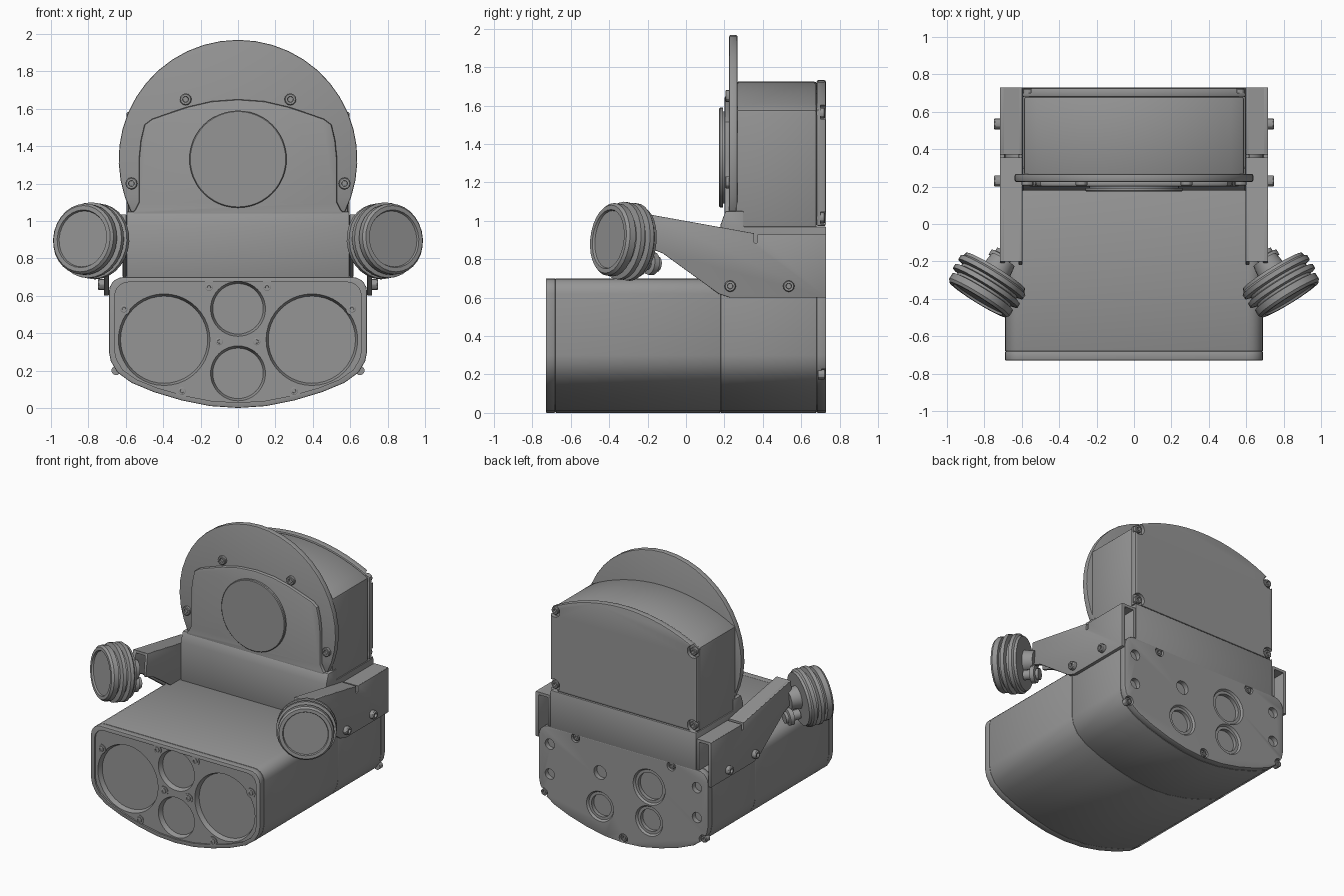
import bpy, bmesh, math
from mathutils import Vector

if "Cube" in bpy.data.objects:
    bpy.data.objects.remove(bpy.data.objects["Cube"], do_unlink=True)

GREY = (0.3, 0.3, 0.3, 1)
mat = bpy.data.materials.new("mid_grey")
mat.use_nodes = True
mat.diffuse_color = GREY
mat.node_tree.nodes["Principled BSDF"].inputs["Base Color"].default_value = GREY
parts = []


def finish(name, bm, part=True):
    bmesh.ops.recalc_face_normals(bm, faces=bm.faces)
    me = bpy.data.meshes.new(name)
    bm.to_mesh(me)
    bm.free()
    me.materials.append(mat)
    o = bpy.data.objects.new(name, me)
    bpy.context.collection.objects.link(o)
    if part:
        parts.append(o)
    else:
        o.hide_render = True
    return o


def apply_mod(o, mod):
    bpy.context.view_layer.objects.active = o
    bpy.ops.object.modifier_apply(modifier=mod.name)


def prism(name, pts, axis, a, b, bevel=0.006, part=True):
    """Extrude an (x, z) outline along y, or a (y, z) outline along x."""
    bm = bmesh.new()
    place = (lambda p, d: (p[0], d, p[1])) if axis == "y" else (lambda p, d: (d, p[0], p[1]))
    lo = [bm.verts.new(place(p, a)) for p in pts]
    hi = [bm.verts.new(place(p, b)) for p in pts]
    n = len(pts)
    bm.faces.new(lo)
    bm.faces.new(hi)
    for i in range(n):
        j = (i + 1) % n
        bm.faces.new((lo[i], lo[j], hi[j], hi[i]))
    o = finish(name, bm, part)
    if bevel:
        m = o.modifiers.new("edge", "BEVEL")
        m.width, m.segments, m.angle_limit = bevel, 2, math.radians(40)
        apply_mod(o, m)
    return o


def lathe(name, profile, origin, direction, sides=24, part=True):
    """Revolve (radius, distance) pairs about a direction."""
    bm = bmesh.new()
    q = Vector(direction).to_track_quat("Z", "Y")
    origin = Vector(origin)
    rings = []
    for r, t in profile:
        count = sides if r else 1
        rings.append([bm.verts.new(origin + q @ Vector((
            r * math.cos(math.tau * i / sides), r * math.sin(math.tau * i / sides), t)))
            for i in range(count)])
    for p, s in zip(rings, rings[1:]):
        for i in range(sides):
            j = (i + 1) % sides
            if len(p) == 1:
                bm.faces.new((p[0], s[i], s[j]))
            elif len(s) == 1:
                bm.faces.new((p[i], p[j], s[0]))
            else:
                bm.faces.new((p[i], p[j], s[j], s[i]))
    return finish(name, bm, part)


def cut(target, cutter):
    m = target.modifiers.new("cut", "BOOLEAN")
    m.operation, m.solver, m.object = "DIFFERENCE", "EXACT", cutter
    apply_mod(target, m)
    bpy.data.objects.remove(cutter, do_unlink=True)


def hole(target, pos, direction, profile, sides=40):
    """Sink a stepped round hole; distances run inward from the surface."""
    profile = [(0, -0.03), (profile[0][0], -0.03)] + profile + [(0, profile[-1][1])]
    cut(target, lathe("cutter", profile, pos, direction, sides, part=False))


def screw(name, pos, direction, r=0.026, h=0.02):
    lathe(name, [(0, -0.02), (r, -0.02), (r, h * 0.8), (r * 0.85, h), (r * 0.5, h),
                 (r * 0.45, h * 0.4), (0, h * 0.4)], pos, direction, 12)


def mirrored(half):
    return half + [(-x, z) for x, z in reversed(half) if x]


def arc(cx, cz, r, a0, a1, n):
    return [(cx + r * math.cos(math.radians(a0 + (a1 - a0) * i / n)),
             cz + r * math.sin(math.radians(a0 + (a1 - a0) * i / n))) for i in range(n + 1)]


BACK, FRONT = (0, 1, 0), (0, -1, 0)

# Lower body: one outline in four slices along y
outline = mirrored(arc(0.61, 0.62, 0.08, 90, 0, 5) + [
    (0.69, 0.3), (0.68, 0.25), (0.645, 0.19), (0.57, 0.135), (0.45, 0.085),
    (0.3, 0.04), (0.15, 0.01), (0, 0)])
bezel = prism("front_bezel", outline, "y", -0.73, -0.68)
prism("body_shell", outline, "y", -0.68, 0.18, 0.004)
prism("rear_body", outline, "y", 0.18, 0.68, 0.004)
rear = prism("rear_plate", outline, "y", 0.68, 0.73)

# Recessed front face with four lens wells
inset = [(x * 0.955, 0.36 + (z - 0.36) * 0.92) for x, z in outline]
cut(bezel, prism("cutter", inset, "y", -0.8, -0.718, 0, False))
wells = [(0.395, 0.365, 0.245), (-0.395, 0.365, 0.245), (0, 0.53, 0.147), (0, 0.185, 0.147)]
for x, z, r in wells:
    hole(bezel, (x, -0.718, z), BACK, [(r, 0), (r - 0.012, 0.034)])
for s in (1, -1):
    for x, z in [(0.155, 0.645), (0.61, 0.53), (0.1, 0.355), (0.3, 0.09)]:
        lathe("front_screw_boss", [(0, -0.01), (0.034, -0.01), (0.034, 0.005), (0, 0.005)],
              (s * x, -0.718, z), FRONT, 20)
        screw("front_screw", (s * x, -0.72, z), FRONT, 0.02, 0.01)

# Rear sockets, mounting holes and corner screws
for x, z, r in [(-0.21, 0.47, 0.13), (0.19, 0.22, 0.11), (-0.21, 0.22, 0.11)]:
    hole(rear, (x, 0.73, z), FRONT, [(r, 0), (r - 0.01, 0.015), (r - 0.03, 0.015), (r - 0.03, 0.042)])
small = [(0.19, 0.47, 0.05)] + [(s * 0.6, z, 0.038) for s in (1, -1) for z in (0.57, 0.35)]
for x, z, r in small:
    hole(rear, (x, 0.73, z), FRONT, [(r, 0), (r, 0.035)], 20)
for x, z in mirrored([(0.39, 0.672), (0.652, 0.2), (0, 0.035)]):
    hole(rear, (x, 0.73, z), FRONT, [(0.034, 0), (0.034, 0.025)], 20)
    screw("rear_screw", (x, 0.706, z), BACK, 0.025, 0.02)

# Neck joining body and head
prism("neck", [(0.18, 0.69), (0.18, 0.98), (0.205, 1.05), (0.3, 1.05), (0.3, 0.97),
               (0.73, 0.97), (0.73, 0.69)], "x", -0.595, 0.595)

# Arched head housing and its rear cover
def arch(w, z0, top):
    radius = 1.235
    a = math.degrees(math.asin(w / radius))
    return [(w, z0)] + arc(0, top - radius, radius, 90 - a, 90 + a, 16) + [(-w, z0)]


prism("head_housing", arch(0.588, 0.96, 1.725), "y", 0.26, 0.68, 0.012)
cover = prism("head_cover", arch(0.597, 0.973, 1.732), "y", 0.68, 0.728, 0.008)
for x, z in mirrored([(0.565, 1.56), (0.565, 1.015)]):
    hole(cover, (x, 0.728, z), FRONT, [(0.045, 0), (0.045, 0.028)], 20)
    screw("head_cover_screw", (x, 0.7, z), BACK, 0.028, 0.024)

# Round shield, front bulge and central cap
prism("shield_disc", arc(0, 1.33, 0.638, -27, 207, 28), "y", 0.225, 0.268, 0.008)
bulge = mirrored([(0, 1.65), (0.14, 1.64), (0.27, 1.61), (0.36, 1.58), (0.46, 1.545),
                  (0.5, 1.515), (0.52, 1.43), (0.53, 1.33), (0.53, 1.1), (0.55, 1.06), (0.58, 1.03)])
prism("front_bulge", bulge, "y", 0.2, 0.235, 0.012)
lathe("round_cap", [(0, -0.03), (0.24, -0.03), (0.24, 0.008), (0.26, 0.008), (0.26, 0.022),
                    (0.255, 0.027), (0, 0.027)], (0, 0.2, 1.33), FRONT, 48)
for x, z in mirrored([(0.28, 1.65), (0.57, 1.2)]):
    screw("shield_screw", (x, 0.225, z), FRONT, 0.032, 0.02)

# Side brackets (inverted channels) carrying the ribbed lamps
top_edge = [(0.73, 0.93), (0.372, 0.93), (0.372, 0.885), (0.355, 0.885), (0.355, 0.935), (-0.2, 1.035)]
outer = top_edge + [(-0.22, 0.87), (-0.12, 0.83), (0.17, 0.62), (0.23, 0.6), (0.73, 0.6)]
inner = top_edge + [(-0.22, 0.87), (-0.12, 0.83), (0.07, 0.7), (0.73, 0.7)]
rear_strip = [(0.73, 0.93), (0.372, 0.93), (0.372, 0.91), (0.73, 0.91)]
arm_strip = [(0.355, 0.935), (-0.2, 1.035), (-0.2, 1.015), (0.355, 0.915)]
lamp_profile = [(0, -0.012), (0.15, -0.012), (0.155, 0), (0.178, 0), (0.19, -0.015), (0.19, -0.05),
                (0.168, -0.055), (0.168, -0.068), (0.203, -0.075), (0.203, -0.1),
                (0.172, -0.108), (0.172, -0.122), (0.203, -0.13), (0.203, -0.155),
                (0.19, -0.165), (0.185, -0.182), (0, -0.182)]
for s, side in ((1, "left"), (-1, "right")):
    prism(side + "_bracket_outer", outer, "x", s * 0.691, s * 0.717, 0.004)
    prism(side + "_bracket_inner", inner, "x", s * 0.597, s * 0.617, 0.004)
    prism(side + "_bracket_top", rear_strip, "x", s * 0.6, s * 0.714, 0)
    prism(side + "_arm_top", arm_strip, "x", s * 0.6, s * 0.714, 0)
    for y in (0.23, 0.535):
        screw(side + "_bracket_bolt", (s * 0.715, y, 0.66), (s, 0, 0), 0.03, 0.034)
    aim = Vector((s * 0.52, -0.84, 0.1)).normalized()
    lathe(side + "_lamp", lamp_profile, (s * 0.835, -0.405, 0.905), aim, 28)
    # Clamp stub and adjusting knob behind the lamp
    lathe(side + "_lamp_mount", [(0, 0), (0.08, 0), (0.07, 0.07), (0, 0.07)],
          (s * 0.735, -0.25, 0.9), -aim, 20)
    lathe(side + "_knob", [(0, 0), (0.035, 0), (0.035, 0.05), (0.06, 0.055), (0.06, 0.085),
                           (0.04, 0.09), (0.04, 0.11), (0, 0.11)],
          (s * 0.755, -0.24, 0.785), -aim, 16)

# Smooth shading with crisp edges
bpy.ops.object.select_all(action="DESELECT")
for o in parts:
    o.select_set(True)
bpy.context.view_layer.objects.active = parts[0]
bpy.ops.object.shade_smooth_by_angle(angle=math.radians(30))
